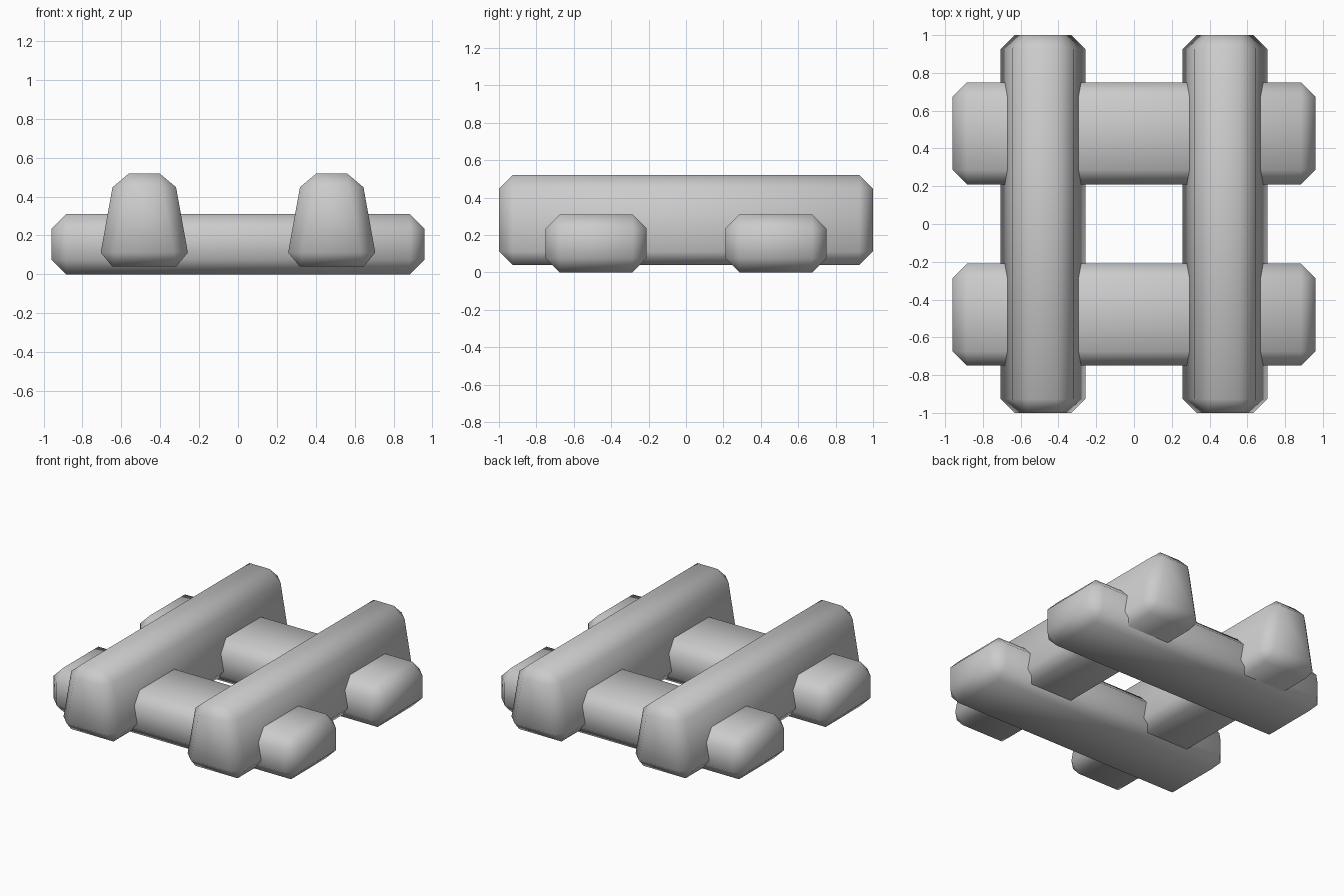
import bpy
import bmesh

if "Cube" in bpy.data.objects:
    bpy.data.objects.remove(bpy.data.objects["Cube"])


def beam(name, size_x, size_y, z0, z1, location, bevel, top_x=1.0):
    """Chamfered bar; top_x narrows the upper face across x."""
    bm = bmesh.new()
    bmesh.ops.create_cube(bm, size=1.0)
    for v in bm.verts:
        top = v.co.z > 0
        v.co.x *= size_x * (top_x if top else 1.0)
        v.co.y *= size_y
        v.co.z = z1 if top else z0
    bmesh.ops.bevel(bm, geom=bm.edges[:], offset=bevel, segments=1,
                    profile=0.5, affect='EDGES')
    bmesh.ops.recalc_face_normals(bm, faces=bm.faces[:])
    for f in bm.faces:
        f.smooth = True
    mesh = bpy.data.meshes.new(name)
    bm.to_mesh(mesh)
    bm.free()
    obj = bpy.data.objects.new(name, mesh)
    obj.location = (*location, 0)
    bpy.context.collection.objects.link(obj)
    return obj


# Low rectangular beams lying on the ground
for side, y in (("front", -0.48), ("back", 0.48)):
    beam(f"{side}_lower_beam", 1.92, 0.54, 0.0, 0.31, (0, y), 0.076)

# Taller tapered beams resting across them
for side, x in (("left", -0.482), ("right", 0.482)):
    beam(f"{side}_upper_beam", 0.474, 2.0, 0.04, 0.52, (x, 0), 0.073, top_x=0.635)
